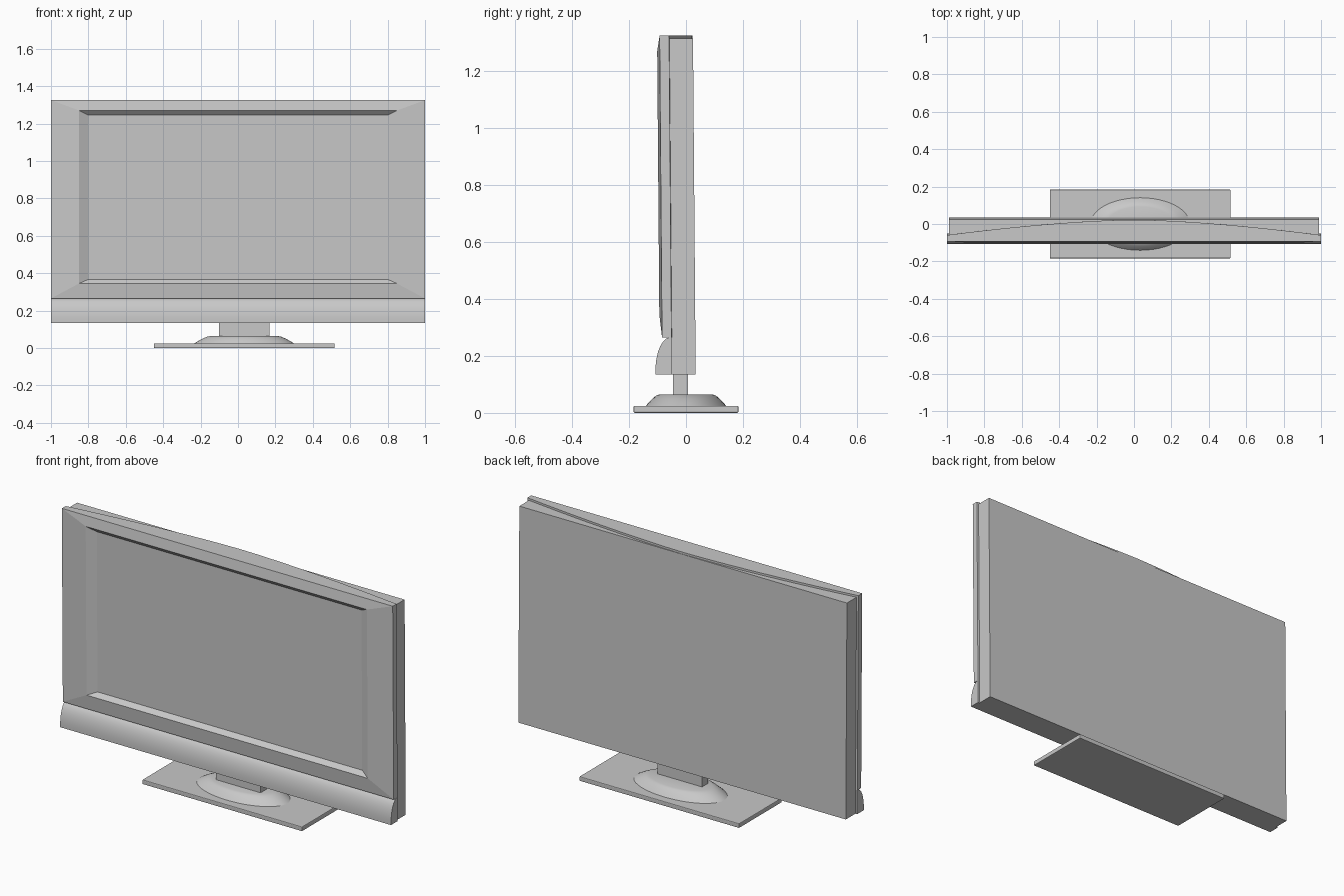
import bpy, bmesh, math

cube = bpy.data.objects.get("Cube")
if cube:
    bpy.data.objects.remove(cube, do_unlink=True)

grey = bpy.data.materials.new("neutral grey")
grey.use_nodes = True
colour = (0.58, 0.58, 0.58, 1)
grey.diffuse_color = colour
grey.node_tree.nodes["Principled BSDF"].inputs["Base Color"].default_value = colour


def loft(name, rings, lean=0.0, smooth=False, bevel=0.0):
    """Bridge equal-length rings of points and cap both ends."""
    bm = bmesh.new()
    loops = [[bm.verts.new((x, y - lean * (z - 0.135), z)) for x, y, z in r] for r in rings]
    for a, b in zip(loops, loops[1:]):
        for i in range(len(a)):
            j = (i + 1) % len(a)
            bm.faces.new((a[i], a[j], b[j], b[i]))
    bm.faces.new(loops[0][::-1])
    bm.faces.new(loops[-1])
    bmesh.ops.recalc_face_normals(bm, faces=bm.faces)
    mesh = bpy.data.meshes.new(name)
    bm.to_mesh(mesh)
    bm.free()
    mesh.materials.append(grey)
    obj = bpy.data.objects.new(name, mesh)
    bpy.context.collection.objects.link(obj)
    if bevel:
        mod = obj.modifiers.new("rounded edges", "BEVEL")
        mod.width, mod.segments = bevel, 2
    if smooth:
        bpy.ops.object.select_all(action="DESELECT")
        obj.select_set(True)
        bpy.context.view_layer.objects.active = obj
        bpy.ops.object.shade_smooth_by_angle(angle=math.radians(30))
    return obj


def upright(x0, x1, z0, z1, y):
    return [(x0, y, z0), (x1, y, z0), (x1, y, z1), (x0, y, z1)]


def box(name, x0, x1, y0, y1, z0, z1, **kw):
    return loft(name, [upright(x0, x1, z0, z1, y) for y in (y0, y1)], **kw)


LEAN = 0.008

# Bezel: outer edge, raised crest, then the sloped reveal down to the screen
loft("bezel_and_screen", [
    upright(-1, 1, 0.265, 1.325, -0.05),
    upright(-1, 1, 0.265, 1.325, -0.083),
    upright(-0.85, 0.85, 0.345, 1.27, -0.092),
    upright(-0.80, 0.80, 0.367, 1.245, -0.068),
], lean=LEAN)

# Bowed cover behind the bezel, standing just above the rear housing
bow = [(x / 10, -0.05 + 0.082 * (1 - abs(x / 10) ** 1.6)) for x in range(-10, 11)]
loft("bowed_cover", [[(x, y, z) for x, y in bow] for z in (0.265, 1.325)],
     lean=LEAN, smooth=True)

# Rear housing
box("rear_housing", -0.99, 0.99, -0.05, 0.034, 0.135, 1.314, lean=LEAN)

# Rounded speaker bar under the screen
arc = [math.radians(a) for a in range(0, 91, 9)]
bar = [(-0.05, 0.135), (-0.107, 0.135)]
bar += [(-0.055 - 0.052 * math.cos(a), 0.15 + 0.115 * math.sin(a)) for a in arc]
bar += [(-0.05, 0.265)]
loft("speaker_bar", [[(x, y, z) for y, z in bar] for x in (-1, 1)], smooth=True)

# Stand: neck, oval dome and base plate
MID = 0.033
box("stand_neck", MID - 0.135, MID + 0.135, -0.045, 0.007, 0.06, 0.14)
turns = [math.tau * i / 48 for i in range(48)]
dome = [(1, 0.022), (0.92, 0.036), (0.83, 0.049), (0.74, 0.06), (0.65, 0.065)]
loft("stand_dome", [[(MID + 0.27 * s * math.cos(t), 0.143 * s * math.sin(t), z)
                     for t in turns] for s, z in dome], smooth=True)
box("stand_base", MID - 0.483, MID + 0.483, -0.184, 0.184, 0, 0.025, bevel=0.004)
